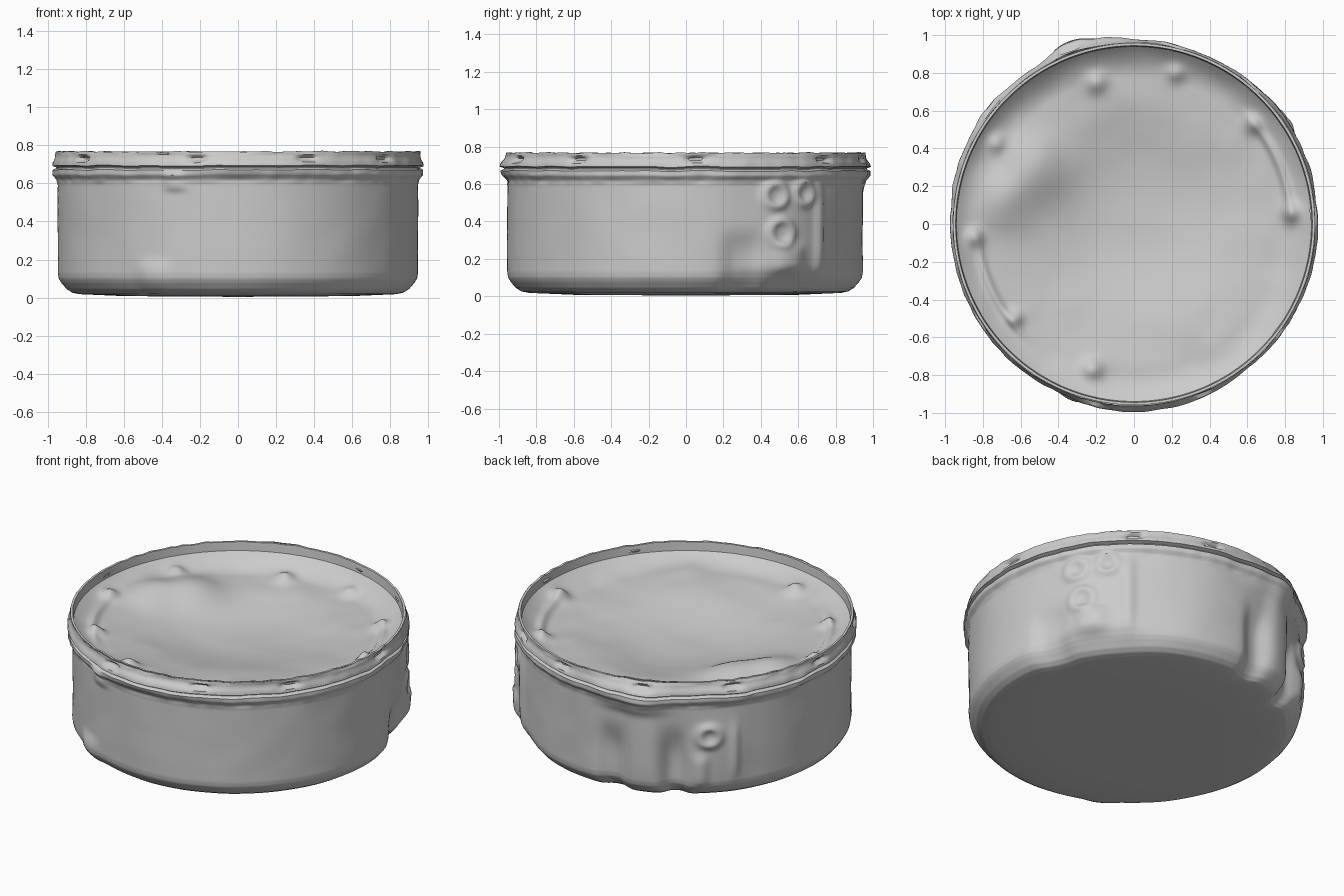
import bpy, bmesh, math
from mathutils import Vector, noise

if "Cube" in bpy.data.objects:
    bpy.data.objects.remove(bpy.data.objects["Cube"])

N = 300


def resample(pts, step):
    out = []
    for (r0, z0), (r1, z1) in zip(pts, pts[1:]):
        n = max(1, round(math.hypot(r1 - r0, z1 - z0) / step))
        out += [(r0 + (r1 - r0) * i / n, z0 + (z1 - z0) * i / n) for i in range(n)]
    return out + [pts[-1]]


def polar_surface(name, rows, shape):
    """Revolve a profile; shape() deforms each point. A row with r = 0 becomes a pole."""
    bm = bmesh.new()
    rings = []
    for r, z in rows:
        if r < 1e-6:
            rings.append([bm.verts.new((0, 0, shape(0, z, 0)[1]))])
            continue
        ring = []
        for i in range(N):
            a = 2 * math.pi * i / N
            rr, zz = shape(r, z, a)
            ring.append(bm.verts.new((rr * math.cos(a), rr * math.sin(a), zz)))
        rings.append(ring)
    for a, b in zip(rings, rings[1:]):
        for i in range(N):
            j = (i + 1) % N
            if len(a) == 1:
                bm.faces.new((a[0], b[j], b[i]))
            elif len(b) == 1:
                bm.faces.new((a[i], a[j], b[0]))
            else:
                bm.faces.new((a[i], a[j], b[j], b[i]))
    me = bpy.data.meshes.new(name)
    bm.to_mesh(me)
    bm.free()
    ob = bpy.data.objects.new(name, me)
    bpy.context.collection.objects.link(ob)
    bpy.context.view_layer.objects.active = ob
    ob.select_set(True)
    bpy.ops.object.shade_smooth_by_angle(angle=math.radians(50))
    ob.select_set(False)
    return ob


def arc(a, deg):
    """Distance along the wall from a given azimuth."""
    d = (a - math.radians(deg) + math.pi) % (2 * math.pi) - math.pi
    return 0.95 * d


def soft(d, w, p=4):
    return math.exp(-abs(d / w) ** p)


def n3(r, z, a, f):
    return noise.noise(Vector((r * math.cos(a) * f, r * math.sin(a) * f, z * f)))


# Raised and sunken relief: (azimuth, z, half width, half height, amount)
PATCHES = [
    (38, 0.38, 0.24, 0.26, 0.015),    # right relief panel
    (48, 0.36, 0.035, 0.25, 0.018),
    (35, 0.20, 0.09, 0.08, 0.03),
    (19, 0.14, 0.11, 0.18, -0.035),   # hollow before the panel
    (35, 0.03, 0.35, 0.10, -0.03),
    (110, 0.40, 0.10, 0.33, 0.03),    # back lug
    (106, 0.65, 0.20, 0.09, 0.03),
    (98, 0.16, 0.08, 0.26, -0.045),   # hollows beside the lug
    (121, 0.16, 0.07, 0.26, -0.05),
    (137, 0.32, 0.16, 0.24, 0.012),   # back left relief
    (130, 0.20, 0.04, 0.10, 0.02),
    (142, 0.32, 0.025, 0.16, 0.015),
    (-118, 0.10, 0.09, 0.09, 0.02),   # front left drip
    (-110, 0.61, 0.06, 0.05, 0.018),
    (-84, 0.69, 0.40, 0.04, 0.013),
    (145, 0.68, 0.45, 0.06, 0.012),
    (-90, 0.35, 0.60, 0.40, 0.010),
]
# Ring ornaments: (azimuth, z, radius)
RINGS = [(30, 0.54, 0.06), (41, 0.55, 0.055), (32, 0.34, 0.065), (133, 0.42, 0.055)]
SLOTS = [-148, -103, -68, -37, 3, 50, 78, 110, 141, 178]


def outer_shape(r, z, a):
    if r > 0.80:
        for deg, z0, w, h, amt in PATCHES:
            r += amt * soft(arc(a, deg), w, 3) * soft(z - z0, h)
        for deg, z0, rad in RINGS:
            d = math.hypot(arc(a, deg), z - z0) - rad
            r += 0.02 * soft(d, 0.026, 2)
        for deg in SLOTS:
            r -= 0.025 * soft(arc(a, deg), 0.05, 6) * soft(z - 0.73, 0.014, 6)
        r += 0.004 * n3(r, z, a, 5)
        if 0.6 < z < 0.76:
            r += 0.008 * n3(1, 0, a, 4) + 0.005 * n3(1, z, a, 14)
            z += 0.006 * n3(1, 0, a, 6) * soft(z - 0.68, 0.05)
    return inner_shape(r, z, a)


def inner_shape(r, z, a):
    if z > 0.76:
        z += 0.006 * n3(1, 0, a, 16) - 0.003
    return r, z


# Pot: base, wall, double rim
BASE = [(0, 0.004), (0.60, 0.008), (0.83, 0.018)]
WALL = [(0.83, 0.018), (0.87, 0.026), (0.90, 0.045), (0.928, 0.078), (0.941, 0.10), (0.946, 0.13),
        (0.946, 0.59), (0.952, 0.62), (0.972, 0.645), (0.972, 0.67), (0.952, 0.68),
        (0.952, 0.685), (0.975, 0.693), (0.972, 0.71), (0.962, 0.735), (0.958, 0.77)]
polar_surface("pot_body", resample(BASE, 0.1)[:-1] + resample(WALL, 0.009), outer_shape)

# Inside of the rim
polar_surface("rim_inner", resample([(0.958, 0.77), (0.944, 0.77), (0.938, 0.70)], 0.012), inner_shape)

# Lumpy sunken top: (x, y, radius, height)
LUMPS = [(-0.53, 0.30, 0.17, 0.07), (-0.70, 0.12, 0.14, 0.05), (0.35, -0.40, 0.28, 0.03),
         (-0.20, 0.75, 0.055, 0.04), (0.22, 0.80, 0.05, 0.035), (0.63, 0.53, 0.05, 0.04),
         (0.84, 0.06, 0.05, 0.05), (-0.85, -0.07, 0.05, 0.05), (-0.63, -0.50, 0.04, 0.04),
         (-0.22, -0.77, 0.055, 0.045), (-0.73, 0.43, 0.05, 0.04)]


def top_shape(r, z, a):
    x, y = r * math.cos(a), r * math.sin(a)
    z = 0.66 - 0.03 * max(0, y) - 0.11 * math.exp(-(r / 0.55) ** 2.4)
    for lx, ly, w, h in LUMPS:
        z += h * math.exp(-((x - lx) ** 2 + (y - ly) ** 2) / w ** 2)
    for mid in (22, 207):  # curved folds near the edge
        z += 0.025 * soft(r - 0.83, 0.022, 2) * soft(arc(a, mid), 0.32)
    z += 0.015 * n3(r, 0, a, 2.2) + 0.012 * n3(r, 0, a, 6) * min(1, r) ** 2
    edge = max(0, (r - 0.78) / 0.16) ** 2  # curls up to meet the rim
    return r, z + (0.715 - z) * edge


polar_surface("filled_top", resample([(0.94, 0.7), (0, 0.6)], 0.012), top_shape)
